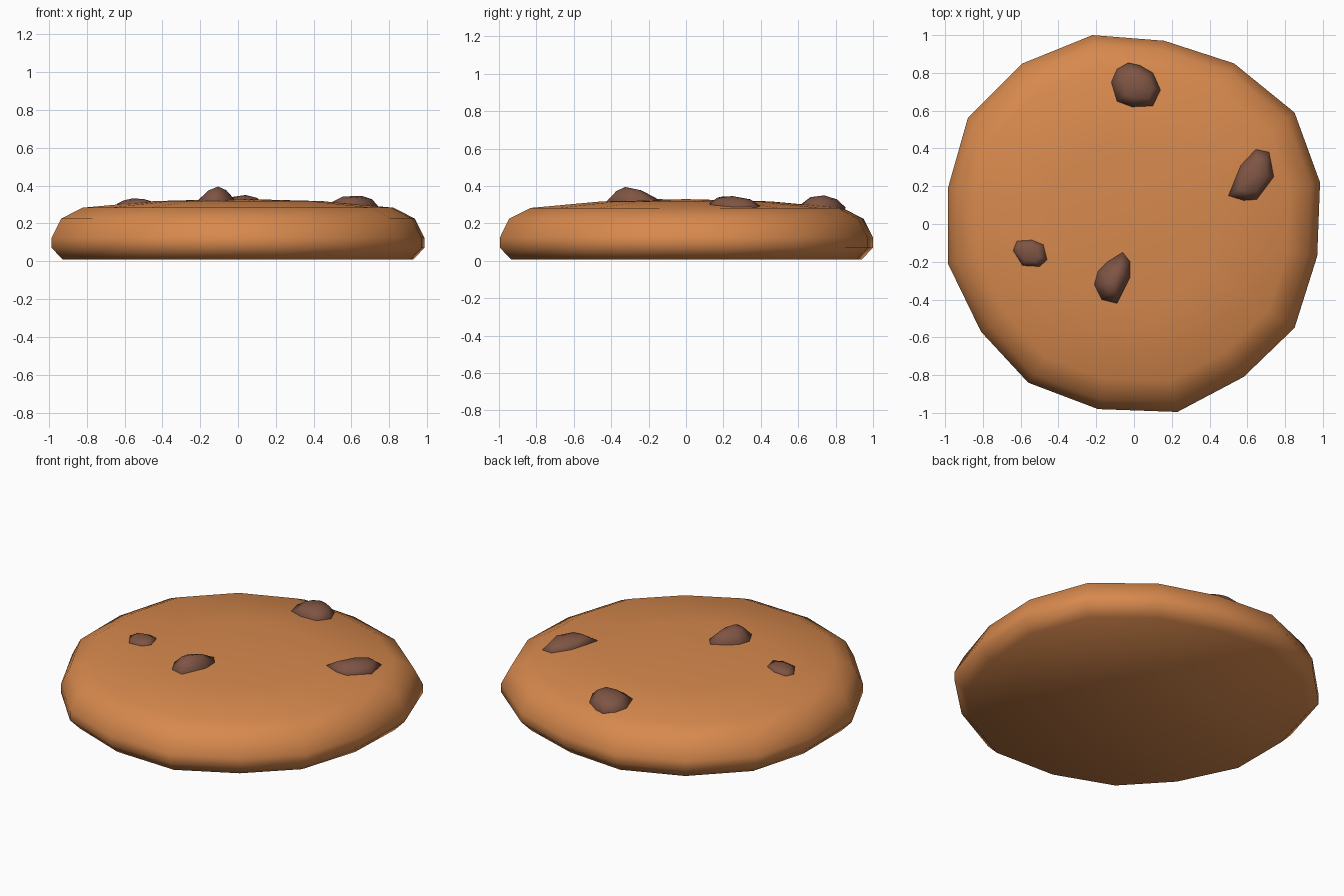
import bpy, bmesh
from mathutils import Vector

if "Cube" in bpy.data.objects:
    bpy.data.objects.remove(bpy.data.objects["Cube"])


def material(name, rgb):
    m = bpy.data.materials.new(name)
    m.diffuse_color = (*rgb, 1)
    m.use_nodes = True
    m.node_tree.nodes["Principled BSDF"].inputs["Base Color"].default_value = m.diffuse_color
    return m


dough = material("baked dough", (0.68, 0.25, 0.075))
chocolate = material("chocolate", (0.21, 0.09, 0.058))


def lofted(name, rings, mat, apex=None):
    """Skin between equal-length point rings, capped below and closed above."""
    bm = bmesh.new()
    loops = [[bm.verts.new(p) for p in ring] for ring in rings]
    n = len(loops[0])
    for a, b in zip(loops, loops[1:]):
        for i in range(n):
            j = (i + 1) % n
            bm.faces.new((a[i], a[j], b[j], b[i]))
    bm.faces.new(loops[0][::-1])
    if apex:
        tip = bm.verts.new(apex)
        for i in range(n):
            bm.faces.new((loops[-1][i], loops[-1][(i + 1) % n], tip))
    else:
        bm.faces.new(loops[-1])
    bmesh.ops.recalc_face_normals(bm, faces=bm.faces[:])
    for f in bm.faces:
        f.smooth = True
    mesh = bpy.data.meshes.new(name)
    bm.to_mesh(mesh)
    bm.free()
    mesh.materials.append(mat)
    ob = bpy.data.objects.new(name, mesh)
    bpy.context.collection.objects.link(ob)
    return ob


# Cookie body: uneven 16-sided outline swept through a rounded profile
outline = [(-.22, 1), (-.59, .85), (-.88, .56), (-.985, .19), (-.985, -.21), (-.81, -.57),
           (-.56, -.84), (-.19, -.98), (.23, -.995), (.58, -.81), (.85, -.55), (.97, -.17),
           (.985, .22), (.85, .59), (.53, .85), (.16, .97)]
profile = [(.94, .008), (1, .07), (1, .125), (.95, .225), (.835, .283), (.45, .318)]
lofted("cookie_body",
       [[(x * s, y * s, z) for x, y in outline] for s, z in profile],
       dough, (0, 0, .33))


def surface(x, y):
    r = (x * x + y * y) ** .5
    return .33 - .027 * r if r < .45 else .318 - .091 * (r - .45)


# Chocolate chips: rim outline, a narrower upper ring and a peak
def chip(name, rim, top, peak_z, shrink):
    t = Vector(top)
    pts = [Vector(p) for p in rim]

    def ring(scale, lift):
        out = []
        for p in pts:
            q = t + (p - t) * scale
            out.append((q.x, q.y, surface(q.x, q.y) + lift))
        return out
    height = peak_z - surface(*t)
    lofted(name, [ring(.8, -.06), ring(1, .004), ring(shrink, height * .72)],
           chocolate, (t.x, t.y, peak_z))


chip("back_chip", [(-.12, .75), (-.09, .65), (-.01, .62), (.10, .625), (.14, .71),
                   (.10, .80), (.03, .84), (-.03, .853), (-.09, .82)],
     (.04, .74), .35, .62)
chip("right_chip", [(.50, .15), (.58, .125), (.65, .13), (.74, .25), (.715, .38),
                    (.645, .395), (.565, .31)],
     (.655, .25), .346, .65)
chip("left_chip", [(-.64, -.14), (-.59, -.22), (-.50, -.225), (-.46, -.19), (-.48, -.11),
                   (-.54, -.085), (-.62, -.09)],
     (-.56, -.15), .332, .6)
chip("centre_chip", [(-.06, -.15), (-.14, -.20), (-.19, -.25), (-.21, -.32), (-.17, -.40),
                     (-.09, -.42), (-.02, -.28), (-.02, -.20)],
     (-.105, -.325), .395, .5)
